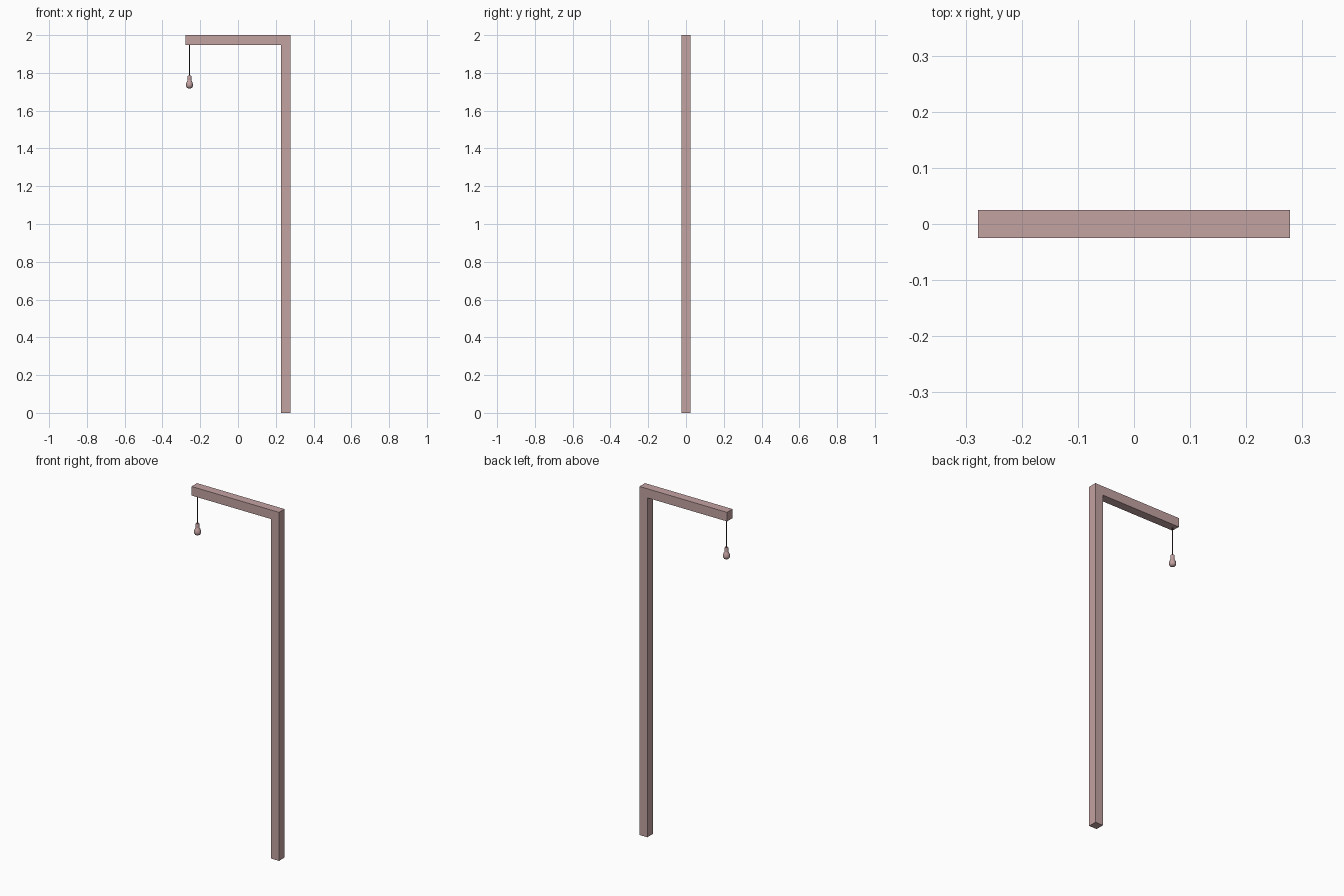
import bpy, bmesh, math

if "Cube" in bpy.data.objects:
    bpy.data.objects.remove(bpy.data.objects["Cube"])

BULB_X = -0.257

brown = bpy.data.materials.new("dusty_brown")
brown.diffuse_color = (0.55, 0.36, 0.36, 1)
brown.use_nodes = True
brown.node_tree.nodes["Principled BSDF"].inputs["Base Color"].default_value = brown.diffuse_color
dark = bpy.data.materials.new("cable_dark")
dark.diffuse_color = (0.08, 0.06, 0.06, 1)
dark.use_nodes = True
dark.node_tree.nodes["Principled BSDF"].inputs["Base Color"].default_value = dark.diffuse_color


def make_object(name, bm, mat):
    bmesh.ops.recalc_face_normals(bm, faces=bm.faces)
    mesh = bpy.data.meshes.new(name)
    bm.to_mesh(mesh)
    bm.free()
    mesh.materials.append(mat)
    obj = bpy.data.objects.new(name, mesh)
    bpy.context.collection.objects.link(obj)
    return obj


def lathe(name, profile, x, steps, mat):
    """Spin an (r, z) profile around a vertical axis at x."""
    bm = bmesh.new()
    verts = [bm.verts.new((r, 0, z)) for r, z in profile]
    edges = [bm.edges.new(pair) for pair in zip(verts, verts[1:])]
    bmesh.ops.spin(bm, geom=verts + edges, axis=(0, 0, 1), cent=(0, 0, 0),
                   angle=math.tau, steps=steps)
    bmesh.ops.remove_doubles(bm, verts=bm.verts, dist=0.00005)
    bmesh.ops.translate(bm, verts=bm.verts, vec=(x, 0, 0))
    obj = make_object(name, bm, mat)
    bpy.ops.object.select_all(action='DESELECT')
    bpy.context.view_layer.objects.active = obj
    obj.select_set(True)
    bpy.ops.object.shade_smooth_by_angle(angle=math.radians(40))
    return obj


# Post and arm: one L-shaped profile extruded through the depth
outline = [(0.278, 0), (0.278, 2), (-0.278, 2), (-0.278, 1.948),
           (0.228, 1.948), (0.228, 0)]
bm = bmesh.new()
face = bm.faces.new([bm.verts.new((x, -0.025, z)) for x, z in outline])
ext = bmesh.ops.extrude_face_region(bm, geom=[face], use_keep_orig=True)
bmesh.ops.translate(bm, vec=(0, 0.05, 0),
                    verts=[g for g in ext["geom"] if isinstance(g, bmesh.types.BMVert)])
make_object("post_and_arm", bm, brown)

# Hanging cable
lathe("cable", [(0, 1.955), (0.002, 1.955), (0.002, 1.78), (0, 1.78)], BULB_X, 8, dark)

# Bulb socket
lathe("socket", [(0, 1.785), (0.0085, 1.785), (0.010, 1.782), (0.010, 1.762), (0, 1.762)],
      BULB_X, 16, brown)

# Glass bulb: neck flaring into a round bottom
lathe("bulb", [(0, 1.764), (0.0095, 1.764), (0.012, 1.757), (0.0165, 1.748),
               (0.019, 1.738), (0.018, 1.729), (0.014, 1.722),
               (0.007, 1.718), (0, 1.717)], BULB_X, 16, brown)
